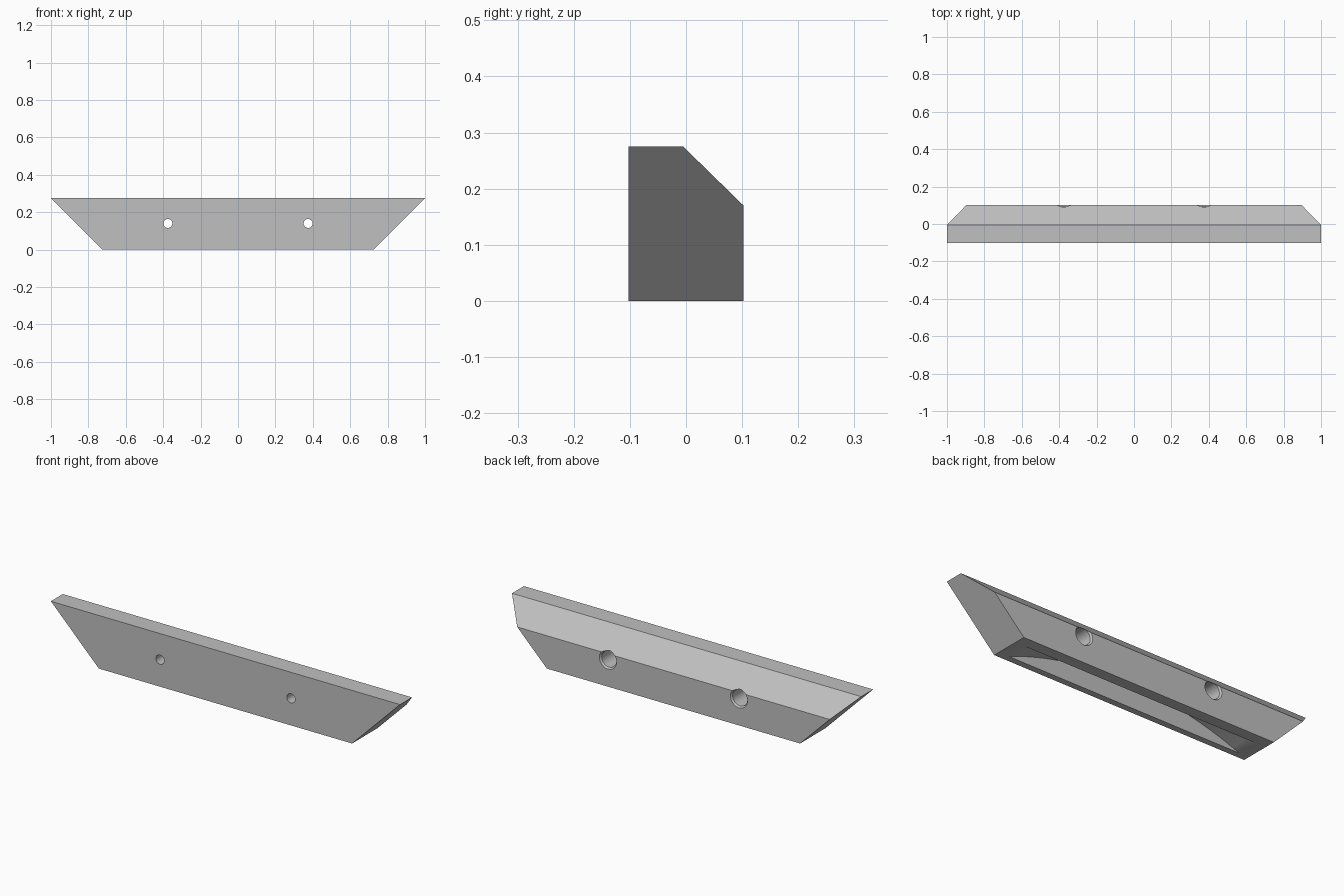
import bpy, bmesh, math
from mathutils import Vector

if "Cube" in bpy.data.objects:
    bpy.data.objects.remove(bpy.data.objects["Cube"])

HALF_DEPTH, HEIGHT = 0.1025, 0.275

grey = bpy.data.materials.new("light_grey")
grey.use_nodes = True
colour = (0.53, 0.53, 0.53, 1)
grey.diffuse_color = colour
grey.node_tree.nodes["Principled BSDF"].inputs["Base Color"].default_value = colour


def finish(name, bm):
    bmesh.ops.recalc_face_normals(bm, faces=bm.faces)
    mesh = bpy.data.meshes.new(name)
    bm.to_mesh(mesh)
    bm.free()
    obj = bpy.data.objects.new(name, mesh)
    mesh.materials.append(grey)
    bpy.context.collection.objects.link(obj)
    return obj


def extrude_profile(name, points, offset):
    bm = bmesh.new()
    face = bm.faces.new([bm.verts.new(p) for p in points])
    new = bmesh.ops.extrude_face_region(bm, geom=[face])["geom"]
    bmesh.ops.translate(bm, vec=offset, verts=[v for v in new if isinstance(v, bmesh.types.BMVert)])
    return finish(name, bm)


def lathe_y(name, profile, x, z, steps=40):
    """Solid of revolution about the y direction from (radius, y) pairs."""
    bm = bmesh.new()
    rings = []
    for r, y in profile:
        rings.append([bm.verts.new((x + r * math.cos(math.tau * i / steps), y,
                                    z + r * math.sin(math.tau * i / steps))) for i in range(steps)])
    for a, b in zip(rings, rings[1:]):
        for i in range(steps):
            j = (i + 1) % steps
            bm.faces.new((a[i], a[j], b[j], b[i]))
    bm.faces.new(rings[0])
    bm.faces.new(rings[-1])
    return finish(name, bm)


# Bar with a chamfered upper back edge
bar = extrude_profile("mounting_bar", [
    (-1, -HALF_DEPTH, 0), (-1, HALF_DEPTH, 0), (-1, HALF_DEPTH, 0.17),
    (-1, -0.005, HEIGHT), (-1, -HALF_DEPTH, HEIGHT)], (2, 0, 0))

# Mitred ends at 45 degrees
bm = bmesh.new()
bm.from_mesh(bar.data)
for side in (-1, 1):
    cut = bmesh.ops.bisect_plane(bm, geom=bm.verts[:] + bm.edges[:] + bm.faces[:],
                                 plane_co=(side, 0, HEIGHT), plane_no=Vector((side, 0, -1)),
                                 clear_outer=True)["geom_cut"]
    bmesh.ops.edgeloop_fill(bm, edges=[e for e in cut if isinstance(e, bmesh.types.BMEdge)])
bmesh.ops.recalc_face_normals(bm, faces=bm.faces)
bm.to_mesh(bar.data)
bm.free()

# Arched slot in the underside
half, rise, steps = 0.67, 0.125, 32
radius = (half ** 2 + rise ** 2) / (2 * rise)
spread = math.asin(half / radius)
arc = []
for i in range(steps + 1):
    a = -spread + 2 * spread * i / steps
    arc.append((radius * math.sin(a), -0.07, rise - radius + radius * math.cos(a)))
cutters = [extrude_profile("slot_cutter", [(-half, -0.07, -0.05)] + arc + [(half, -0.07, -0.05)],
                           (0, 0.115, 0))]

# Screw holes, wide and chamfered at the back, narrow at the front
for side in (-1, 1):
    cutters.append(lathe_y("screw_hole_cutter", [
        (0.024, -0.2), (0.024, -0.04), (0.042, -0.04),
        (0.042, 0.094), (0.049, HALF_DEPTH), (0.049, 0.2)], side * 0.375, 0.14))

bpy.context.view_layer.objects.active = bar
bar.select_set(True)
for cutter in cutters:
    cutter.hide_render = True
    mod = bar.modifiers.new("cut", "BOOLEAN")
    mod.operation = "DIFFERENCE"
    mod.solver = "EXACT"
    mod.object = cutter
    bpy.ops.object.modifier_apply(modifier=mod.name)
    bpy.data.objects.remove(cutter)

bpy.ops.object.shade_smooth_by_angle(angle=math.radians(25))
